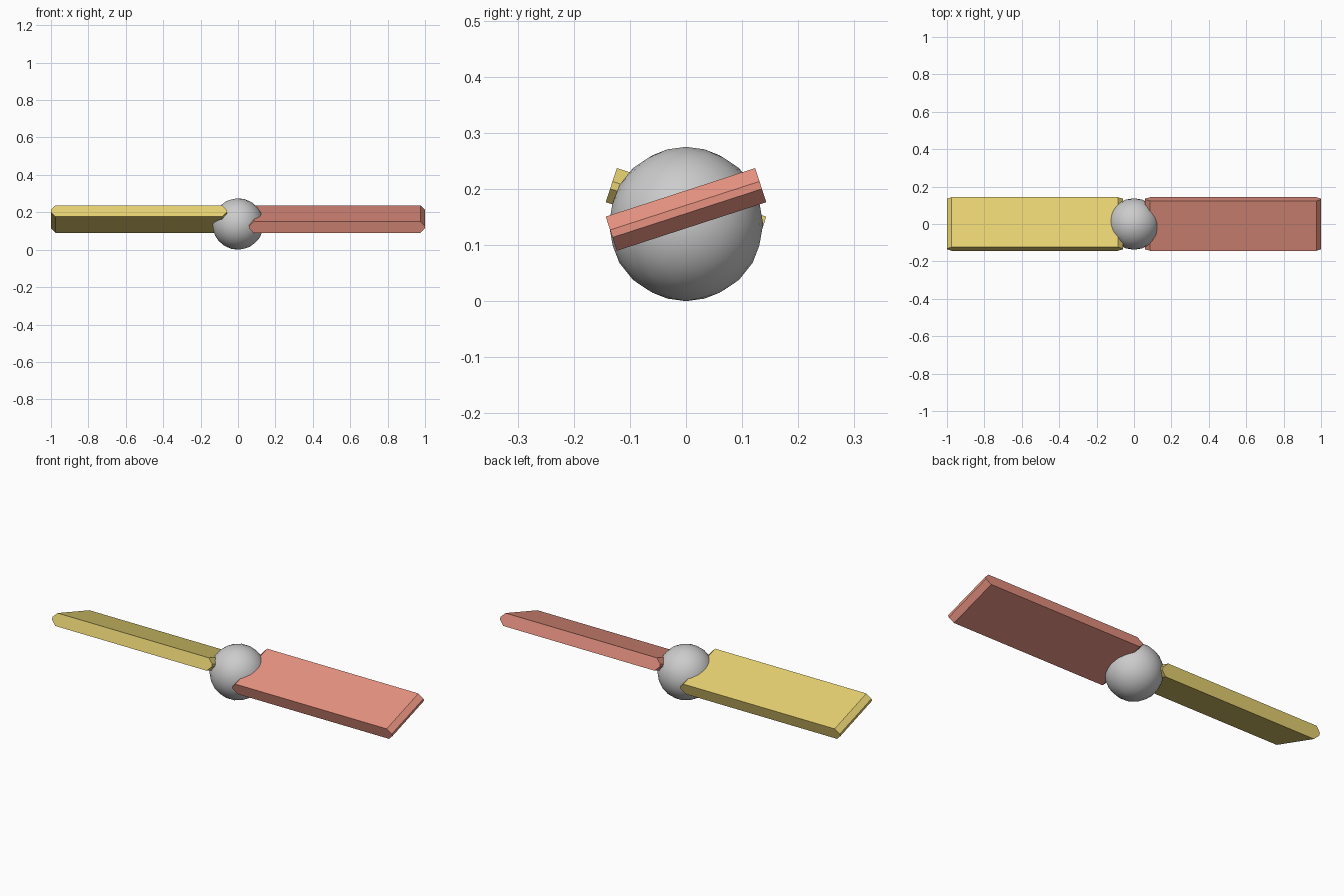
import bpy, math
from mathutils import Matrix

if "Cube" in bpy.data.objects:
    bpy.data.objects.remove(bpy.data.objects["Cube"])

# Central hub
R = 0.1375
bpy.ops.mesh.primitive_ico_sphere_add(subdivisions=3, radius=R, location=(0, 0, R))
hub = bpy.context.object
hub.name = "hub"
bpy.ops.object.shade_smooth()


def material(name, color):
    mat = bpy.data.materials.new(name)
    mat.diffuse_color = (*color, 1)
    mat.use_nodes = True
    mat.node_tree.nodes["Principled BSDF"].inputs["Base Color"].default_value = mat.diffuse_color
    return mat


def blade(name, mat, turn):
    # Slab with chamfered ends: six-sided side profile stretched across the width
    x0, x1, c = 0.06, 1.0, 0.025
    t, m, w = 0.032, 0.007, 0.14
    profile = [(x0, -m), (x0 + c, -t), (x1 - c, -t), (x1, -m),
               (x1, m), (x1 - c, t), (x0 + c, t), (x0, m)]
    n = len(profile)
    verts = [(x, y, z) for y in (-w, w) for x, z in profile]
    faces = [tuple(range(n)), tuple(reversed(range(n, 2 * n)))]
    faces += [(i, i + n, (i + 1) % n + n, (i + 1) % n) for i in range(n)]
    mesh = bpy.data.meshes.new(name)
    mesh.from_pydata(verts, [], faces)
    # Pitch the blade, lift it to hub height, then swing it around the hub
    mesh.transform(Matrix.Rotation(turn, 4, 'Z')
                   @ Matrix.Translation((0, 0, 0.1635))
                   @ Matrix.Rotation(math.radians(18), 4, 'X'))
    mesh.materials.append(mat)
    obj = bpy.data.objects.new(name, mesh)
    bpy.context.collection.objects.link(obj)


# Two opposite blades
blade("right_blade", material("red", (0.80, 0.29, 0.22)), 0)
blade("left_blade", material("yellow", (0.80, 0.64, 0.17)), math.pi)
